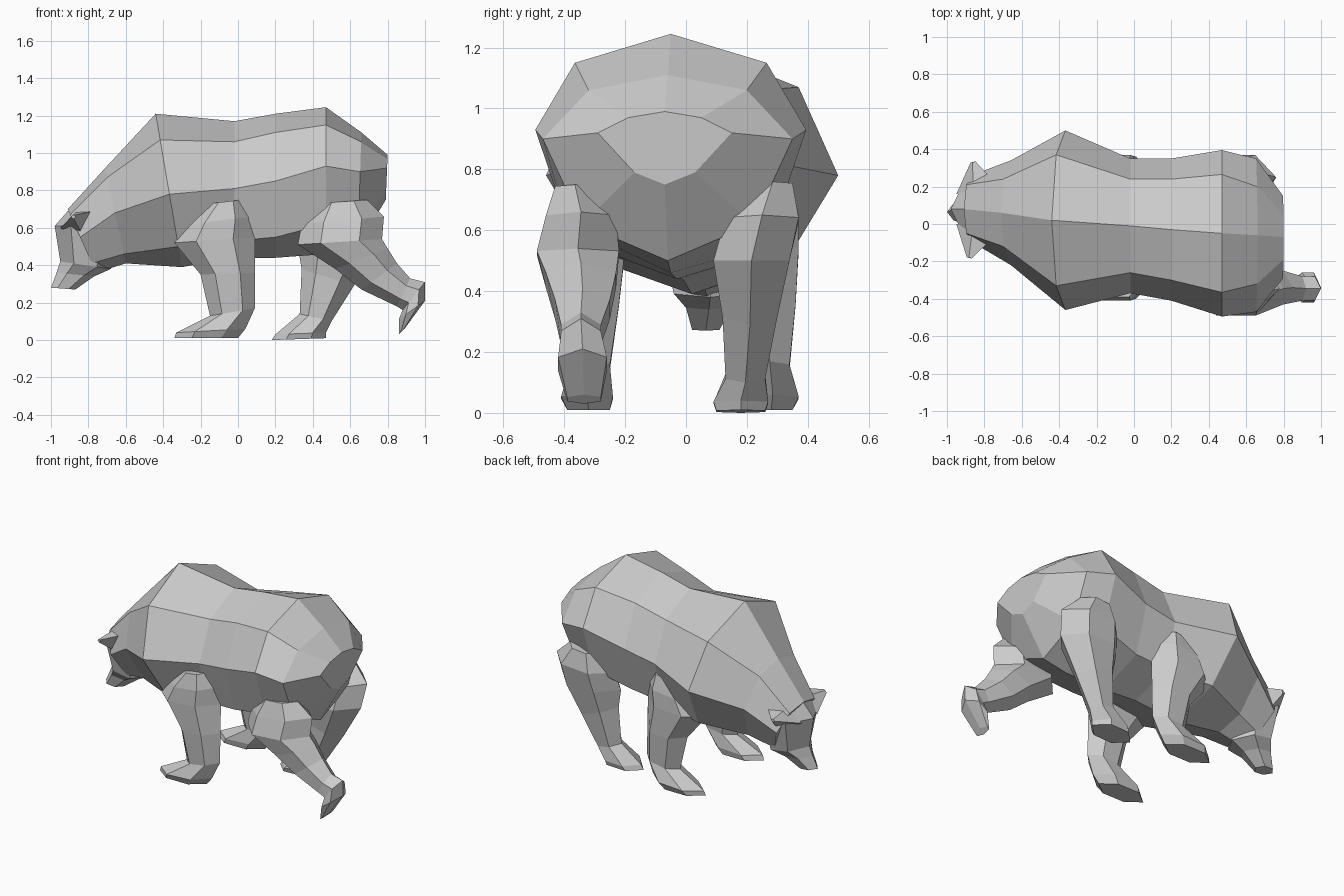
import bpy, bmesh
from mathutils import Vector


def loft(name, rings):
    """Skin a list of equal-length point rings into a closed, flat-faced mesh."""
    bm = bmesh.new()
    loops = [[bm.verts.new(p) for p in ring] for ring in rings]
    n = len(loops[0])
    for a, b in zip(loops, loops[1:]):
        for i in range(n):
            j = (i + 1) % n
            bm.faces.new((a[i], a[j], b[j], b[i]))
    bm.faces.new(loops[0])
    bm.faces.new(loops[-1])
    bmesh.ops.recalc_face_normals(bm, faces=bm.faces)
    mesh = bpy.data.meshes.new(name)
    bm.to_mesh(mesh)
    bm.free()
    ob = bpy.data.objects.new(name, mesh)
    bpy.context.collection.objects.link(ob)
    return ob


def body_ring(xt, xb, yc, zt, wu, zu, ws, zs, wl, zl, zb):
    """Eight-sided torso section: ridge, upper, side, lower, belly."""
    prof = [(0, zt), (wu, zu), (ws, zs), (wl, zl), (0, zb), (-wl, zl), (-ws, zs), (-wu, zu)]
    return [(xb + (xt - xb) * (z - zb) / (zt - zb), yc + y, z) for y, z in prof]


def limb_ring(x0, z0, x1, z1, y0, y1):
    """Six-sided section spanning two profile points in xz and a range in y."""
    a, b = Vector((x0, 0, z0)), Vector((x1, 0, z1))
    ym, h = (y0 + y1) / 2, (y1 - y0) / 2
    pts = [(0, 0), (.27, 1), (.73, 1), (1, 0), (.73, -1), (.27, -1)]
    return [a.lerp(b, t) + Vector((0, ym + s * h, 0)) for t, s in pts]


def limb(name, stations, flip=False, dy=0):
    rings = [limb_ring(*s) for s in stations]
    if flip:
        rings = [[(p.x, dy - p.y, p.z) for p in r] for r in rings]
    return loft(name, rings)


# torso and neck
loft("body", [body_ring(*s) for s in (
    (-.91, -.76, .08, .70, .13, .67, .19, .55, .12, .41, .36),
    (-.71, -.60, .06, .92, .18, .87, .28, .68, .17, .46, .41),
    (-.44, -.30, .02, 1.21, .35, 1.07, .48, .78, .31, .50, .39),
    (-.02, -.02, -.01, 1.17, .25, 1.06, .36, .81, .28, .53, .44),
    (.20, .20, -.03, 1.21, .27, 1.11, .38, .85, .29, .55, .44),
    (.47, .47, -.05, 1.245, .315, 1.15, .445, .93, .34, .62, .46),
    (.66, .64, -.06, 1.11, .26, 1.06, .41, .90, .28, .62, .50),
    (.80, .79, -.07, .99, .12, .97, .22, .92, .10, .79, .75))])

# head hanging down to the snout
limb("head", (
    (-.91, .69, -.70, .80, -.03, .19),
    (-.98, .61, -.66, .62, -.09, .25),
    (-.95, .42, -.68, .38, -.04, .20),
    (-.97, .36, -.77, .34, .00, .15),
    (-1.0, .28, -.87, .27, .02, .11)))

# ears, broad at the base and pointed
for name, s, tip in (("ear_left", 1, (-.86, .33, .66)), ("ear_right", -1, (-.88, -.18, .66))):
    y = .08 + s * .08
    base = [Vector(p) for p in ((-.95, y, .60), (-.86, y, .69), (-.73, y + s * .05, .70), (-.80, y, .50))]
    mid = sum(base, Vector()) / 4
    loft(name, [base, [Vector(tip) + (p - mid) * .12 for p in base]])

# front legs
front = (
    (-.15, .73, .02, .75, -.39, -.28),
    (-.27, .62, .08, .66, -.41, -.21),
    (-.34, .52, .09, .55, -.41, -.20),
    (-.20, .35, .09, .36, -.40, -.22),
    (-.15, .13, .09, .17, -.38, -.25),
    (-.33, .04, .04, .06, -.41, -.24),
    (-.34, .01, .00, .01, -.39, -.25))
limb("front_leg_right", front)
limb("front_leg_left", front, flip=True, dy=-.04)

# standing hind leg
limb("hind_leg_left", (
    (.42, .74, .64, .76, .22, .35),
    (.34, .62, .76, .65, .13, .37),
    (.32, .50, .74, .50, .09, .34),
    (.34, .38, .62, .29, .12, .30),
    (.33, .14, .50, .10, .13, .26),
    (.20, .03, .47, .04, .09, .27),
    (.18, .00, .47, .01, .10, .26)))

# trailing hind leg, pushing off the toe
limb("hind_leg_right", (
    (.43, .73, .69, .75, -.43, -.30),
    (.34, .62, .78, .66, -.46, -.23),
    (.32, .51, .77, .54, -.49, -.22),
    (.52, .38, .80, .49, -.46, -.23),
    (.66, .27, .85, .41, -.43, -.25),
    (.85, .18, .92, .33, -.41, -.28),
    (.88, .16, 1.0, .31, -.41, -.28),
    (.86, .11, 1.0, .21, -.42, -.26),
    (.86, .03, .89, .06, -.39, -.28)))
